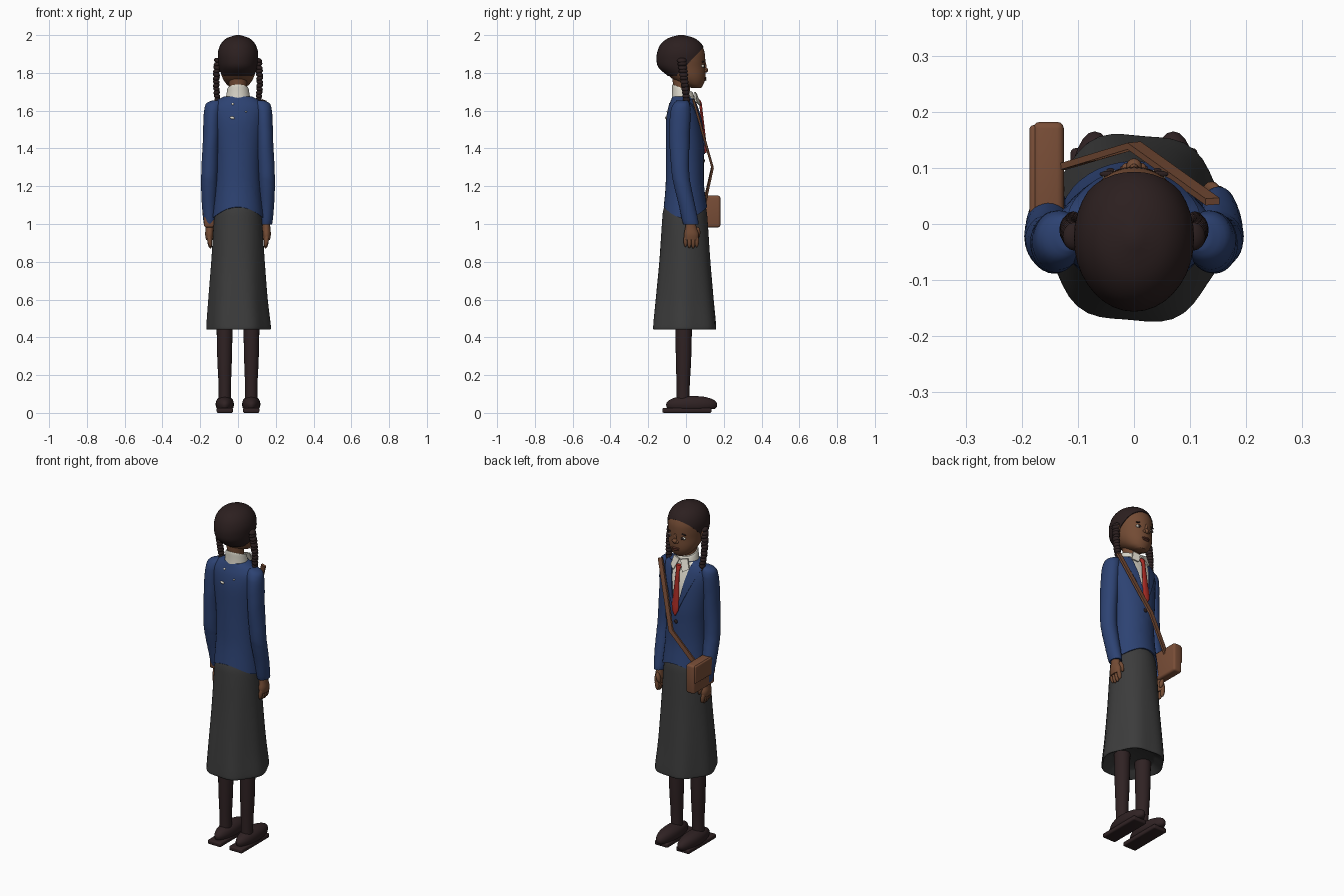
import bpy, bmesh, math
from mathutils import Vector, Matrix

if "Cube" in bpy.data.objects:
    bpy.data.objects.remove(bpy.data.objects["Cube"])


def material(name, r, g, b):
    m = bpy.data.materials.new(name)
    m.use_nodes = True
    m.diffuse_color = (r, g, b, 1)
    m.node_tree.nodes["Principled BSDF"].inputs["Base Color"].default_value = (r, g, b, 1)
    return m


skin = material("brown skin", 0.17, 0.07, 0.034)
hair = material("black brown hair", 0.025, 0.014, 0.014)
stocking = material("dark stocking", 0.029, 0.016, 0.017)
jacket = material("navy blue wool", 0.026, 0.055, 0.17)
grey = material("charcoal cloth", 0.045, 0.045, 0.045)
leather = material("brown leather", 0.19, 0.075, 0.038)
white = material("cream shirt", 0.72, 0.69, 0.6)
red = material("red tie", 0.4, 0.025, 0.018)
lip = material("lip brown", 0.11, 0.035, 0.022)


def finish(name, bm, *mats, angle=45):
    bmesh.ops.recalc_face_normals(bm, faces=bm.faces)
    me = bpy.data.meshes.new(name)
    bm.to_mesh(me)
    bm.free()
    for m in mats:
        me.materials.append(m)
    ob = bpy.data.objects.new(name, me)
    bpy.context.collection.objects.link(ob)
    bpy.ops.object.select_all(action='DESELECT')
    ob.select_set(True)
    bpy.context.view_layer.objects.active = ob
    bpy.ops.object.shade_smooth_by_angle(angle=math.radians(angle))
    return ob


def smooth_rings(rings, steps):
    """Catmull-Rom interpolation between rings."""
    out = []
    for i in range(len(rings) - 1):
        a, b = rings[max(i - 1, 0)], rings[i]
        c, d = rings[i + 1], rings[min(i + 2, len(rings) - 1)]
        for k in range(steps):
            t = k / steps
            out.append([q + t / 2 * (r - p + t * (2 * p - 5 * q + 4 * r - s + t * (3 * (q - r) + s - p)))
                        for p, q, r, s in zip(a, b, c, d)])
    return out + [rings[-1]]


def loft(rings, n=28, steps=4, shape=None):
    """Stack of ellipses: z, centre x, centre y, radius x, radius y."""
    bm = bmesh.new()
    loops = []
    for z, cx, cy, rx, ry in smooth_rings(rings, steps):
        loop = []
        for i in range(n):
            t = math.tau * i / n
            k, dz = shape(t, z) if shape else (1, 0)
            loop.append(bm.verts.new((cx + rx * k * math.cos(t), cy + ry * k * math.sin(t), z + dz)))
        loops.append(loop)
    for a, b in zip(loops, loops[1:]):
        for i in range(n):
            bm.faces.new((a[i], a[i - 1], b[i - 1], b[i]))
    bm.faces.new(loops[0])
    bm.faces.new(loops[-1])
    bmesh.ops.recalc_face_normals(bm, faces=bm.faces)
    return bm


def cut(bm, co, no):
    bmesh.ops.bisect_plane(bm, geom=bm.verts[:] + bm.edges[:] + bm.faces[:], plane_co=co, plane_no=no)


def raise_faces(bm, faces, depth):
    bm.normal_update()
    bmesh.ops.inset_region(bm, faces=faces, thickness=0.0005, depth=depth, use_even_offset=False)


def balls(name, items, mat):
    """Ellipsoids, each given by centre, radii and tilt about y."""
    bm = bmesh.new()
    for loc, size, tilt in items:
        m = Matrix.Translation(loc) @ Matrix.Rotation(tilt, 4, 'Y') @ Matrix.Diagonal((*size, 1))
        bmesh.ops.create_uvsphere(bm, u_segments=16, v_segments=10, radius=1, matrix=m)
    return finish(name, bm, mat)


def box(name, lo, hi, mat, bevel):
    bm = bmesh.new()
    lo, hi = Vector(lo), Vector(hi)
    bmesh.ops.create_cube(bm, size=1, matrix=Matrix.Translation((lo + hi) / 2) @ Matrix.Diagonal((*(hi - lo), 1)))
    bmesh.ops.bevel(bm, geom=bm.edges[:], offset=bevel, segments=3, affect='EDGES', profile=0.5)
    return finish(name, bm, mat)


# Head, with the hair raised behind a slanting hairline
bm = loft([(1.72, 0, .055, .03, .025), (1.735, 0, .04, .055, .05), (1.76, 0, .02, .075, .08),
           (1.79, 0, .003, .088, .1), (1.83, 0, -.02, .097, .122), (1.87, 0, -.025, .102, .127),
           (1.91, 0, -.025, .102, .123), (1.95, 0, -.025, .088, .105), (1.98, 0, -.025, .058, .068),
           (1.997, 0, -.025, .008, .01)], n=36)
hairline = Vector((0, .02, 1.86))
slope = Vector((0, -1, .95)).normalized()
cut(bm, hairline, slope)
cut(bm, (0, 0, 1.785), (0, 0, 1))
scalp = [f for f in bm.faces if (f.calc_center_median() - hairline).dot(slope) > 0
         and f.calc_center_median().z > 1.785]
for f in scalp:
    f.material_index = 1
raise_faces(bm, scalp, .004)
finish("head", bm, skin, hair)

# Facial features
balls("nose", [((0, .102, 1.815), (.014, .015, .014), 0), ((0, .1, 1.835), (.008, .008, .025), 0),
               ((.012, .1, 1.811), (.01, .009, .008), 0), ((-.012, .1, 1.811), (.01, .009, .008), 0)], skin)
balls("lips", [((0, .098, 1.773), (.026, .01, .006), 0), ((0, .098, 1.763), (.022, .01, .006), 0)], lip)
for side, s in (("left", -1), ("right", 1)):
    balls(side + "_eye", [((s * .042, .088, 1.836), (.017, .009, .008), 0)], white)
    balls(side + "_pupil", [((s * .042, .094, 1.836), (.008, .006, .008), 0)], hair)
    balls(side + "_eyebrow", [((s * .042, .089, 1.86), (.02, .006, .004), s * .15)], hair)
    balls(side + "_ear", [((s * .103, -.015, 1.845), (.012, .019, .032), s * .2)], skin)
    # Braids are chains of tilted knots
    knots = []
    for i in range(13):
        t = i / 12
        x = s * (.107 + .008 * math.sin(math.pi * t))
        r = .021 - .005 * t
        knots.append(((x, -.022 + .027 * t, 1.865 - .225 * t), (r, r * 1.2, .014), .35 * (-1) ** i))
    balls(side + "_braid", knots, hair)

# Neck and shirt collar
finish("neck", loft([(1.62, 0, -.02, .05, .045), (1.7, 0, -.022, .046, .044), (1.8, 0, -.025, .05, .05)]), skin)
finish("collar", loft([(1.63, 0, -.012, .072, .068), (1.67, 0, -.012, .064, .062),
                       (1.715, 0, -.018, .056, .055), (1.717, 0, -.018, .05, .05)],
                      shape=lambda t, z: (1, -.02 * math.sin(t) if z > 1.66 else 0)), white)
for side, s in (("left", -1), ("right", 1)):
    bm = bmesh.new()
    wing = [bm.verts.new((s * x, y, z)) for x, y, z in
            ((.004, .05, 1.69), (.045, .042, 1.7), (.06, .05, 1.645), (.03, .072, 1.628))]
    ext = bmesh.ops.extrude_face_region(bm, geom=[bm.faces.new(wing)])
    for v in ext["geom"]:
        if isinstance(v, bmesh.types.BMVert):
            v.co.y += .008
    finish(side + "_collar_wing", bm, white)
balls("collar_scraps", [((-.03, -.105, 1.562), (.013, .006, .007), .2), ((-.028, -.085, 1.635), (.007, .006, .006), 0),
                        ((.042, -.098, 1.595), (.006, .006, .004), 0)], white)


# Jacket body with a shirt opening and raised lapels
def hem(t, z):
    fall = max(0, (1.2 - z) / .11)
    return 1, -.06 * fall * math.cos(t) ** 2


bm = loft([(1.09, 0, -.003, .135, .115), (1.2, 0, -.006, .12, .102), (1.32, 0, -.006, .118, .1),
           (1.42, 0, -.006, .125, .1), (1.54, 0, -.012, .138, .094), (1.61, 0, -.016, .142, .08),
           (1.65, 0, -.016, .118, .066), (1.675, 0, -.016, .075, .056)], n=40, shape=hem)
apex = Vector((0, 0, 1.37))
opening, lapel = .2, .42
for width in (opening, lapel):
    for s in (-1, 1):
        cut(bm, apex, (s, 0, -width))
bm.normal_update()
raised = []
for f in bm.faces:
    c = f.calc_center_median() - apex
    if c.y > .015 and c.z > 0:
        if abs(c.x) < c.z * opening:
            f.material_index = 1
        elif abs(c.x) < c.z * lapel and c.z < .29:
            raised.append(f)
raise_faces(bm, raised, .007)
finish("jacket_body", bm, jacket, white)
balls("jacket_button", [((0, .094, 1.335), (.011, .006, .011), 0)], hair)

# Tie
finish("tie", loft([(1.66, 0, .064, .018, .01), (1.635, 0, .075, .012, .01), (1.625, 0, .078, .011, .007),
                    (1.43, 0, .1, .022, .008), (1.405, 0, .102, .021, .008), (1.375, 0, .103, .003, .006)],
                   n=12, steps=1), red)

# Arms, hands, legs and shoes
for side, s in (("left", -1), ("right", 1)):
    finish(side + "_sleeve", loft([(1.655, s * .115, -.02, .02, .025), (1.635, s * .128, -.024, .042, .044),
                                   (1.58, s * .137, -.03, .044, .054), (1.45, s * .143, -.035, .043, .053),
                                   (1.28, s * .151, -.03, .043, .047), (1.2, s * .153, -.018, .042, .045),
                                   (1.1, s * .153, .005, .038, .043), (1.005, s * .15, .025, .032, .042),
                                   (1.0, s * .15, .025, .024, .033)],
                                  shape=lambda t, z: (1 + .012 * math.sin(z * 120 + 2 * t), 0)), jacket)
    finish(side + "_palm", loft([(1.02, s * .15, .025, .02, .024), (.98, s * .15, .026, .021, .03),
                                 (.945, s * .151, .028, .023, .039), (.915, s * .151, .028, .018, .037)], n=20), skin)
    fingers = [((s * .15, y, z), (.012, .0115, .034), s * .15)
               for y, z in ((-.002, .912), (.018, .905), (.038, .904), (.057, .91))]
    balls(side + "_fingers", fingers + [((s * .138, .062, .955), (.012, .014, .03), s * .3)], skin)
    finish(side + "_leg", loft([(.04, s * .07, -.015, .032, .034), (.15, s * .07, -.015, .033, .035),
                                (.3, s * .071, -.013, .039, .041), (.6, s * .071, -.012, .045, .046)], n=20), stocking)
    finish(side + "_shoe", loft([(.02, s * .07, .028, .04, .122), (.03, s * .07, .03, .046, .132),
                                 (.05, s * .07, .03, .048, .134), (.07, s * .07, .03, .042, .115),
                                 (.085, s * .07, .028, .026, .07), (.089, s * .07, .028, .008, .02)]), stocking)
    box(side + "_sole", (s * .07 - .043, -.125, 0), (s * .07 + .043, .135, .026), stocking, .008)


# Skirt with soft folds deepening towards the hem
def folds(t, z):
    return 1 + .035 * max(0, 1.05 - z) / .6 * math.cos(6 * t + .5), 0


finish("skirt", loft([(1.12, 0, -.005, .098, .1), (1.07, 0, -.006, .118, .115), (1.0, 0, -.006, .128, .122),
                      (.8, 0, -.006, .14, .137), (.6, 0, -.007, .154, .156), (.47, .003, -.007, .165, .169),
                      (.443, .003, -.007, .164, .168), (.445, .003, -.007, .152, .155),
                      (.475, 0, -.007, .11, .11)], n=48, shape=folds), grey)

# Satchel with its flap, and a flat strap across the chest
box("satchel", (-.18, -.015, .982), (-.125, .182, 1.15), leather, .012)
box("satchel_flap", (-.186, -.008, 1.045), (-.17, .176, 1.146), leather, .006)
path = [Vector(p) for p in ((.14, .04, 1.655), (0, .14, 1.3), (-.135, .1, 1.12))]
out = Vector((0, 1, .2)).normalized()
bm = bmesh.new()
sections = []
for i, p in enumerate(path):
    along = path[min(i + 1, 2)] - path[max(i - 1, 0)]
    across = along.cross(out).normalized() * .013
    sections.append([bm.verts.new(p + across * a + out * b * .006) for a, b in ((1, 1), (-1, 1), (-1, -1), (1, -1))])
for a, b in zip(sections, sections[1:]):
    for i in range(4):
        bm.faces.new((a[i], a[i - 1], b[i - 1], b[i]))
bm.faces.new(sections[0])
bm.faces.new(sections[-1])
finish("satchel_strap", bm, leather, angle=30)
